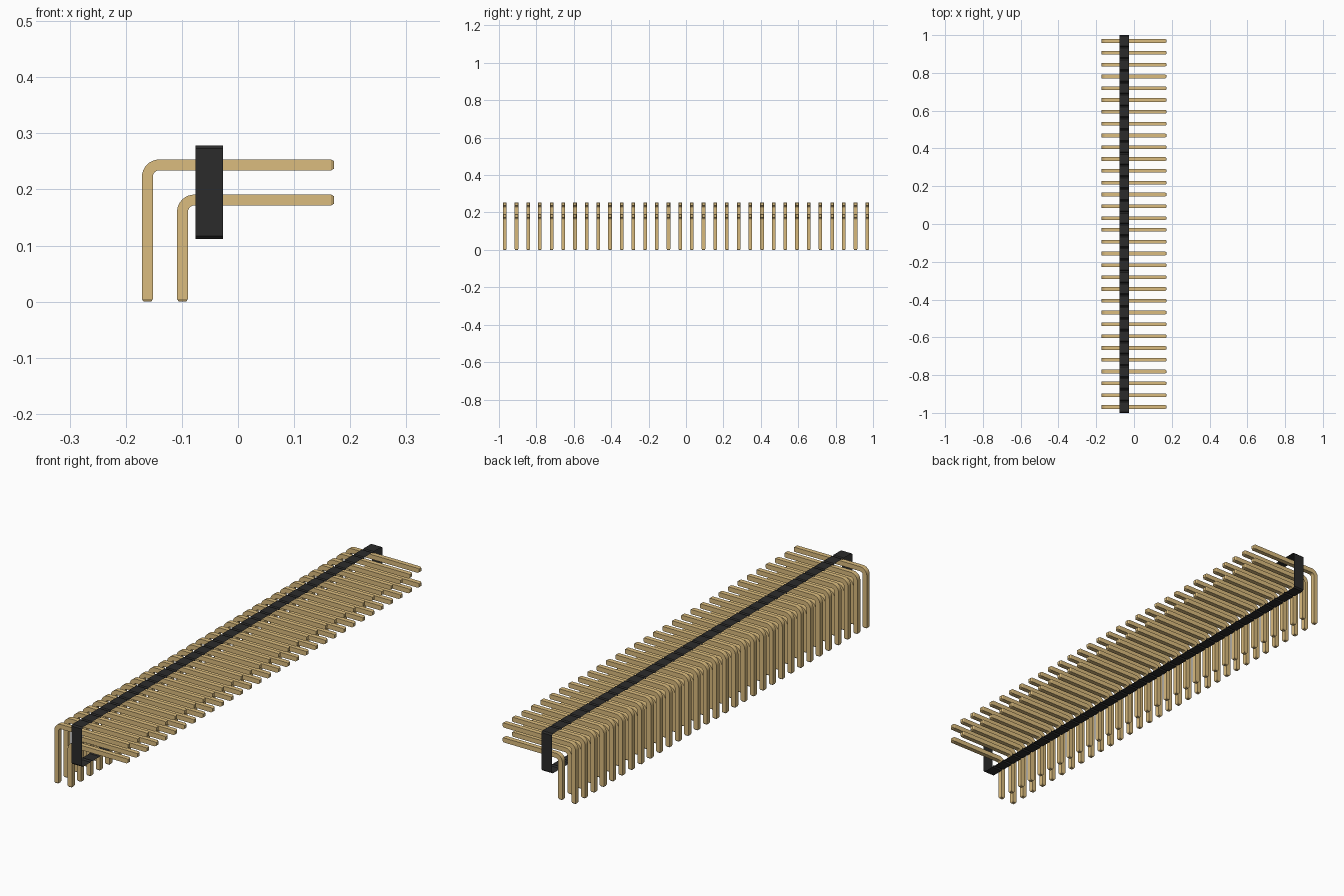
import bpy, bmesh, math
from mathutils import Vector

cube = bpy.data.objects.get("Cube")
if cube:
    bpy.data.objects.remove(cube, do_unlink=True)

ROWS = 32
PITCH = 2.0 / ROWS
HALF = 0.0097          # half the pin width
TIP = 0.005            # length of the pin tip chamfer
BEND = 0.0213          # centre-line bend radius


def make_material(name, rgb):
    mat = bpy.data.materials.new(name)
    mat.use_nodes = True
    mat.diffuse_color = (*rgb, 1)
    bsdf = next(n for n in mat.node_tree.nodes if n.type == 'BSDF_PRINCIPLED')
    bsdf.inputs["Base Color"].default_value = (*rgb, 1)
    return mat


gold = make_material("pin gold", (0.708, 0.503, 0.209))
black = make_material("housing black", (0.024, 0.024, 0.024))


def make_object(name, bm, mat):
    mesh = bpy.data.meshes.new(name)
    bm.to_mesh(mesh)
    bm.free()
    mesh.materials.append(mat)
    obj = bpy.data.objects.new(name, mesh)
    bpy.context.collection.objects.link(obj)
    return obj


def bent_pins(name, x, z, end_x):
    """Square pin rising at x, bending to run along +x at height z, repeated along y."""
    # stations: centre x, centre z, section angle, half width
    stations = [(x, 0, 0, HALF * 0.7), (x, TIP, 0, HALF)]
    for i in range(9):
        a = math.radians(90 * i / 8)
        stations.append((x + BEND * (1 - math.cos(a)), z - BEND * (1 - math.sin(a)), a, HALF))
    a = math.pi / 2
    stations += [(end_x - TIP, z, a, HALF), (end_x, z, a, HALF * 0.7)]

    bm = bmesh.new()
    rings = []
    for cx, cz, a, h in stations:
        side = Vector((math.cos(a), 0, -math.sin(a)))
        rings.append([bm.verts.new(Vector((cx, 0, cz)) + side * (u * h) + Vector((0, v * h, 0)))
                      for u, v in ((-1, -1), (1, -1), (1, 1), (-1, 1))])
    for r0, r1 in zip(rings, rings[1:]):
        for i in range(4):
            j = (i + 1) % 4
            bm.faces.new((r0[i], r0[j], r1[j], r1[i]))
    bm.faces.new(rings[0][::-1])
    bm.faces.new(rings[-1])
    bmesh.ops.recalc_face_normals(bm, faces=bm.faces)

    obj = make_object(name, bm, gold)
    obj.location.y = -1 + PITCH / 2
    array = obj.modifiers.new("rows", 'ARRAY')
    array.count = ROWS
    array.use_relative_offset = False
    array.use_constant_offset = True
    array.constant_offset_displace = (0, PITCH, 0)
    bpy.ops.object.select_all(action='DESELECT')
    obj.select_set(True)
    bpy.context.view_layer.objects.active = obj
    bpy.ops.object.shade_smooth_by_angle(angle=math.radians(30))
    return obj


bent_pins("outer_pins", -0.1615, 0.2438, 0.171)
bent_pins("inner_pins", -0.0990, 0.1813, 0.171)

# Housing: open-sided band around all pins, notched between the rows
X0, X1 = -0.0755, -0.0265
Z0, Z1, CUT = 0.1115, 0.2785, 0.0058
bottom, top = [], []
for i in range(ROWS):
    y = -1 + i * PITCH
    for py, d in ((y, CUT), (y + CUT, 0), (y + PITCH - CUT, 0), (y + PITCH, CUT)):
        if d and 0 < i and py == y:
            continue               # notch point shared with the previous row
        bottom.append((py, Z0 + d))
        top.append((py, Z1 - d))
outline = bottom + top[::-1]

bm = bmesh.new()
left = [bm.verts.new((X0, y, z)) for y, z in outline]
right = [bm.verts.new((X1, y, z)) for y, z in outline]
for i in range(len(outline)):
    j = (i + 1) % len(outline)
    bm.faces.new((left[i], left[j], right[j], right[i]))
bm.normal_update()
# make the band face outwards
if max(bm.faces, key=lambda f: f.calc_center_median().z).normal.z < 0:
    bmesh.ops.reverse_faces(bm, faces=bm.faces)
make_object("housing_band", bm, black)
